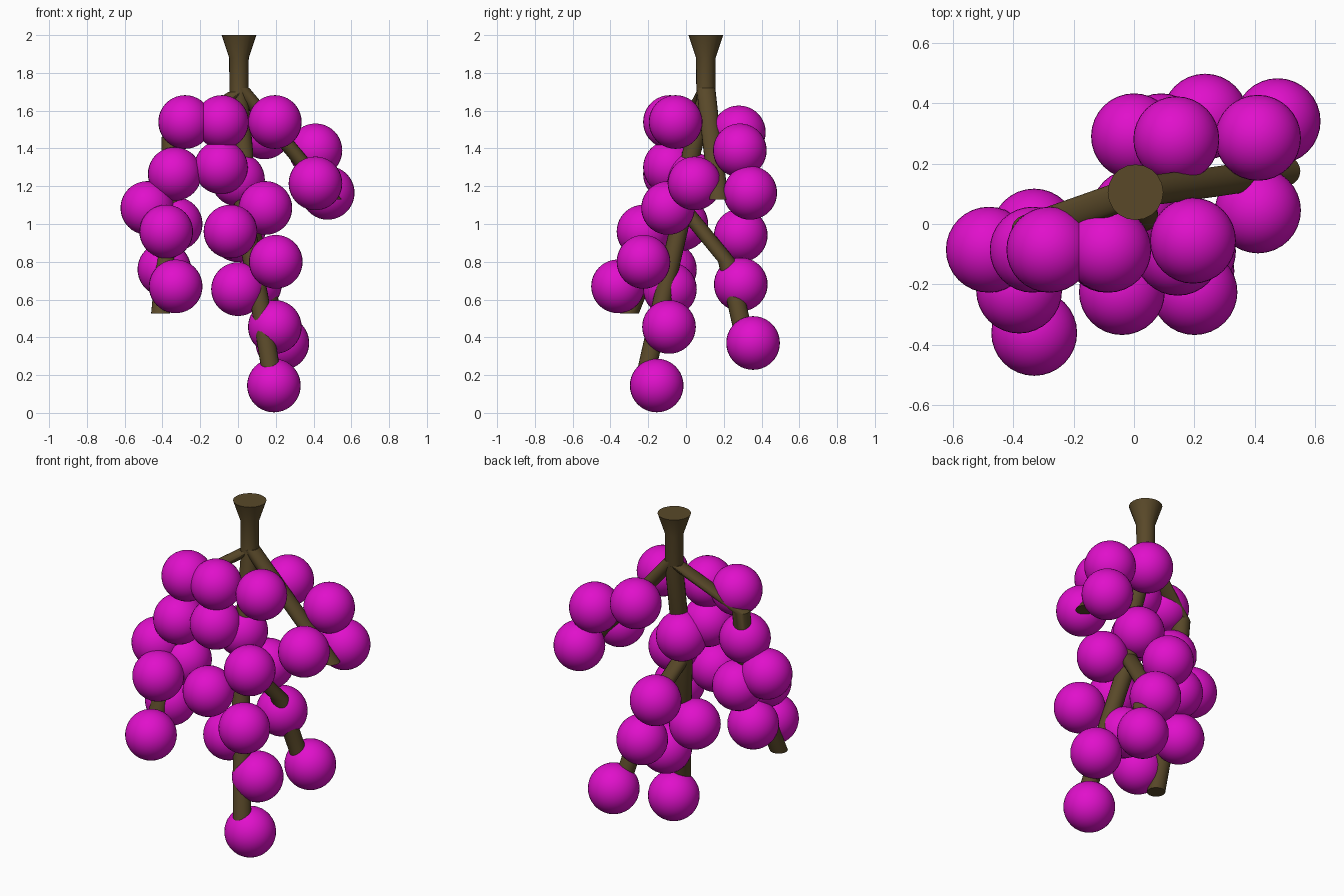
import bpy, bmesh
from math import sin, cos, tau

if "Cube" in bpy.data.objects:
    bpy.data.objects.remove(bpy.data.objects["Cube"])


def material(name, rgb):
    m = bpy.data.materials.new(name)
    m.diffuse_color = (*rgb, 1)
    m.use_nodes = True
    m.node_tree.nodes["Principled BSDF"].inputs["Base Color"].default_value = m.diffuse_color
    return m


brown = material("stem_brown", (0.10, 0.066, 0.022))
magenta = material("berry_magenta", (0.75, 0.005, 0.60))


def finish(bm, name, mat):
    me = bpy.data.meshes.new(name)
    bmesh.ops.recalc_face_normals(bm, faces=bm.faces)
    bm.to_mesh(me)
    bm.free()
    me.materials.append(mat)
    ob = bpy.data.objects.new(name, me)
    bpy.context.collection.objects.link(ob)
    bpy.context.view_layer.objects.active = ob
    ob.select_set(True)
    bpy.ops.object.shade_smooth_by_angle()
    ob.select_set(False)


def stem(name, path, sides=20):
    """Loft level rings (x, y, z, radius) into a capped stem."""
    bm = bmesh.new()
    rings = [[bm.verts.new((x + r * cos(tau * i / sides), y + r * sin(tau * i / sides), z))
              for i in range(sides)] for x, y, z, r in path]
    for a, b in zip(rings, rings[1:]):
        for i in range(sides):
            j = (i + 1) % sides
            bm.faces.new((a[i], a[j], b[j], b[i]))
    bm.faces.new(rings[0])
    bm.faces.new(rings[-1])
    finish(bm, name, brown)


# Main stalk with flared top, running down to the lowest berry
stem("main_stem", [(0.005, 0.105, 2.0, 0.092), (0.005, 0.105, 1.88, 0.052),
                   (0.005, 0.105, 1.66, 0.05), (0.03, 0.03, 1.38, 0.05),
                   (0.03, -0.02, 1.05, 0.05), (0.11, -0.12, 0.62, 0.05),
                   (0.175, -0.21, 0.22, 0.05)])
# Side branches
stem("left_branch", [(0.0, 0.105, 1.70, 0.05), (-0.355, -0.02, 1.46, 0.05),
                     (-0.355, -0.06, 1.12, 0.05), (-0.41, -0.30, 0.525, 0.05)])
stem("right_branch", [(0.01, 0.105, 1.72, 0.05), (0.27, 0.14, 1.41, 0.05),
                      (0.50, 0.175, 1.13, 0.05)])
stem("back_branch", [(0.03, -0.01, 1.08, 0.05), (0.12, 0.22, 0.80, 0.05),
                     (0.20, 0.30, 0.44, 0.05)])

# Berries, grouped by the branch they hang on
berries = {
    "left_berry": [(-.28, -.085, 1.54), (-.335, -.085, 1.265), (-.48, -.085, 1.085),
                   (-.33, -.025, 1.0), (-.38, -.22, .96), (-.39, -.085, .76),
                   (-.33, -.36, .67)],
    "middle_berry": [(-.085, -.085, 1.54), (.195, -.055, 1.54), (-.09, -.085, 1.30),
                     (0, .04, 1.235), (.145, -.095, 1.085), (-.04, -.225, .96),
                     (.2, -.225, .80), (0, -.085, .655), (.195, -.09, .455),
                     (.19, -.155, .145)],
    "right_berry": [(.14, .28, 1.485), (.41, .285, 1.39), (.41, .045, 1.215),
                    (.475, .34, 1.165)],
    "back_berry": [(0, .29, .94), (.09, .29, .68), (.235, .355, .37)],
}
for name, spots in berries.items():
    for p in spots:
        bm = bmesh.new()
        bmesh.ops.create_uvsphere(bm, u_segments=32, v_segments=20, radius=0.142)
        bmesh.ops.translate(bm, verts=bm.verts, vec=p)
        finish(bm, name, magenta)
